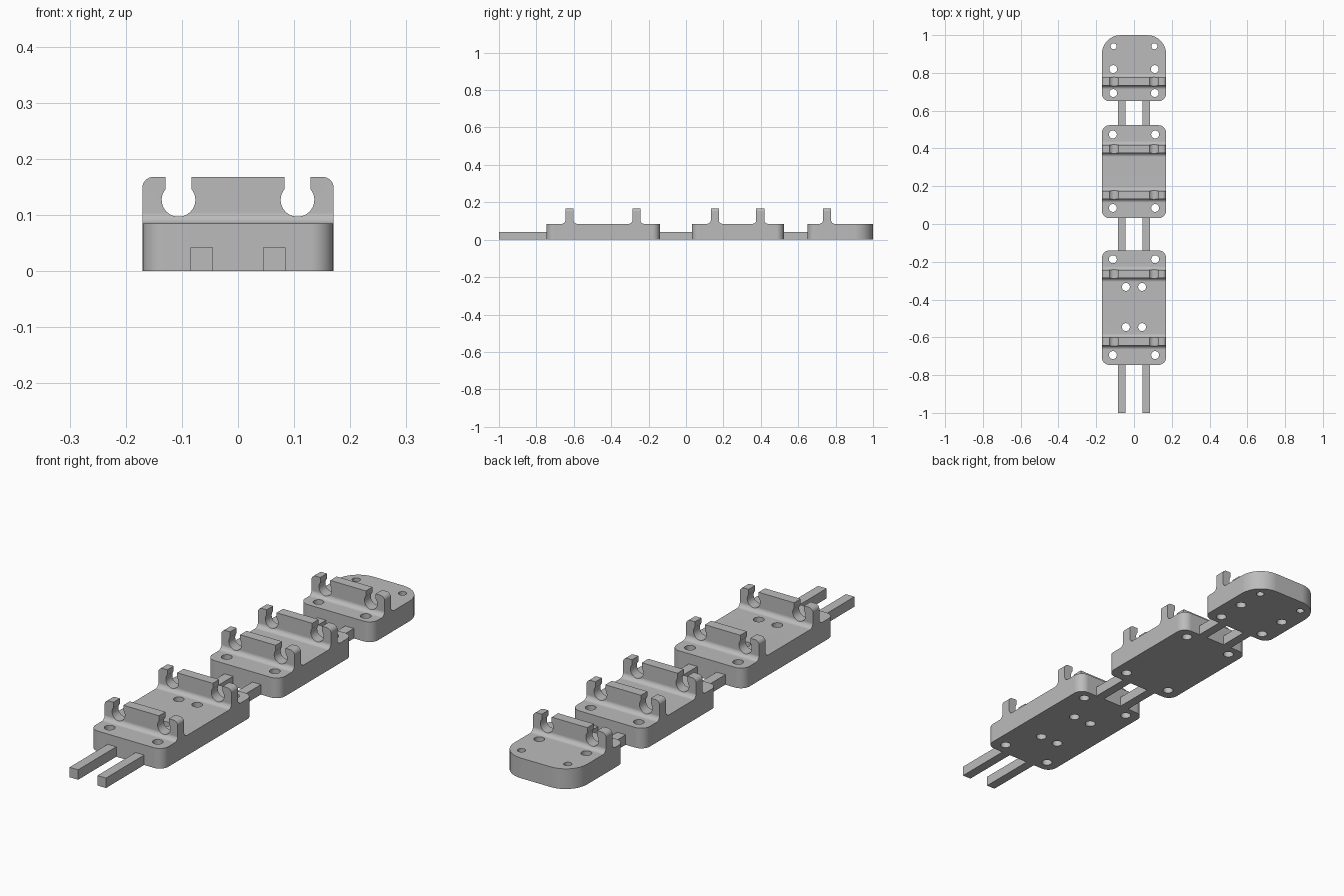
import bpy, bmesh
from math import cos, sin, radians

cube = bpy.data.objects.get("Cube")
if cube:
    bpy.data.objects.remove(cube, do_unlink=True)

HALF_W, PLATE_H, TOP = 0.17, 0.085, 0.168
RIDGE_HALF, FILLET = 0.0215, 0.02

grey = bpy.data.materials.new("light_grey")
grey.use_nodes = True
colour = (0.5, 0.5, 0.5, 1)
grey.diffuse_color = colour
grey.node_tree.nodes["Principled BSDF"].inputs["Base Color"].default_value = colour


def arc(cx, cy, r, start, end, steps=8):
    angles = [radians(start + (end - start) * i / steps) for i in range(steps + 1)]
    return [(cx + r * cos(a), cy + r * sin(a)) for a in angles]


def prism(name, outlines, axis, low, high):
    """Extrude closed 2D outlines along one axis."""
    place = {"X": lambda u, v: (low, u, v),
             "Y": lambda u, v: (u, low, v),
             "Z": lambda u, v: (u, v, low)}[axis]
    shift = [high - low if a == axis else 0 for a in "XYZ"]
    bm = bmesh.new()
    for outline in outlines:
        face = bm.faces.new([bm.verts.new(place(u, v)) for u, v in outline])
        grown = bmesh.ops.extrude_face_region(bm, geom=[face], use_keep_orig=True)
        moved = [g for g in grown["geom"] if isinstance(g, bmesh.types.BMVert)]
        bmesh.ops.translate(bm, vec=shift, verts=moved)
    bmesh.ops.recalc_face_normals(bm, faces=bm.faces)
    mesh = bpy.data.meshes.new(name)
    bm.to_mesh(mesh)
    bm.free()
    mesh.materials.append(grey)
    obj = bpy.data.objects.new(name, mesh)
    bpy.context.collection.objects.link(obj)
    return obj


def activate(obj):
    bpy.ops.object.select_all(action="DESELECT")
    obj.select_set(True)
    bpy.context.view_layer.objects.active = obj


def combine(obj, cutter, operation):
    """Apply a boolean and discard the cutter."""
    cutter.hide_render = True
    mod = obj.modifiers.new("cut", "BOOLEAN")
    mod.operation, mod.solver, mod.object = operation, "EXACT", cutter
    activate(obj)
    bpy.ops.object.modifier_apply(modifier=mod.name)
    bpy.data.objects.remove(cutter, do_unlink=True)


def side_profile(y0, y1, ridges):
    """Plate height with filleted cross ridges, from back to front."""
    pts = [(y0 - 0.1, -0.1), (y1 + 0.1, -0.1), (y1 + 0.1, PLATE_H)]
    reach = RIDGE_HALF + FILLET
    for c in sorted(ridges, reverse=True):
        pts += arc(c + reach, PLATE_H + FILLET, FILLET, 270, 180)
        pts += [(c + RIDGE_HALF, 0.3), (c - RIDGE_HALF, 0.3)]
        pts += arc(c - reach, PLATE_H + FILLET, FILLET, 0, -90)
    return pts + [(y0 - 0.1, PLATE_H)]


def plan_outline(y0, y1, front_r, back_r):
    f, b = HALF_W - front_r, HALF_W - back_r
    return (arc(f, y0 + front_r, front_r, -90, 0) + arc(b, y1 - back_r, back_r, 0, 90)
            + arc(-b, y1 - back_r, back_r, 90, 180)
            + arc(-f, y0 + front_r, front_r, 180, 270))


def front_outline():
    """Rounded top corners and two keyhole clip slots."""
    w, r, neck = HALF_W + 0.0005, 0.02, 0.023
    pts = [(-w, -0.2), (w, -0.2)] + arc(w - r, TOP - r, r, 0, 90)
    for cx in (0.106, -0.106):
        pts += [(cx + neck, TOP)] + arc(cx, 0.127, 0.03, 40, -220, 28) + [(cx - neck, TOP)]
    return pts + arc(-w + r, TOP - r, r, 90, 180)


def clip_plate(name, y0, y1, back_r, ridges, holes):
    obj = prism(name, [side_profile(y0, y1, ridges)], "X", -0.3, 0.3)
    plan = prism("plan_cutter", [plan_outline(y0, y1, 0.04, back_r)], "Z", 0, 0.4)
    combine(obj, plan, "INTERSECT")
    front = prism("front_cutter", [front_outline()], "Y", y0 - 0.2, y1 + 0.2)
    combine(obj, front, "INTERSECT")
    circles = [arc(side * x, y, r, 0, 345, 23) for x, y, r in holes for side in (-1, 1)]
    combine(obj, prism("hole_cutter", circles, "Z", -0.2, 0.4), "DIFFERENCE")
    activate(obj)
    bpy.ops.object.shade_smooth_by_angle(angle=radians(30))
    weighted = obj.modifiers.new("even_shading", "WEIGHTED_NORMAL")
    weighted.keep_sharp = True


# Three clip plates with screw holes given as (x, y, radius)
clip_plate("front_clip_plate", -0.746, -0.14, 0.04, [-0.623, -0.265],
           [(0.112, -0.694, 0.021), (0.112, -0.187, 0.021),
            (0.043, -0.333, 0.021), (0.043, -0.546, 0.021)])
clip_plate("middle_clip_plate", 0.031, 0.523, 0.04, [0.154, 0.397],
           [(0.112, 0.085, 0.021), (0.112, 0.474, 0.021)])
clip_plate("back_clip_plate", 0.65, 1.0, 0.1, [0.754],
           [(0.11, 0.693, 0.021), (0.11, 0.82, 0.021), (0.108, 0.941, 0.016)])

# Pairs of square rails between the plates
for part, y0, y1 in (("front", -1, -0.742), ("middle", -0.144, 0.035), ("back", 0.519, 0.654)):
    for side, x in (("left", 0.065), ("right", -0.065)):
        square = [(x - 0.02, 0), (x + 0.02, 0), (x + 0.02, 0.042), (x - 0.02, 0.042)]
        prism(f"{part}_{side}_rail", [square], "Y", y0, y1)
